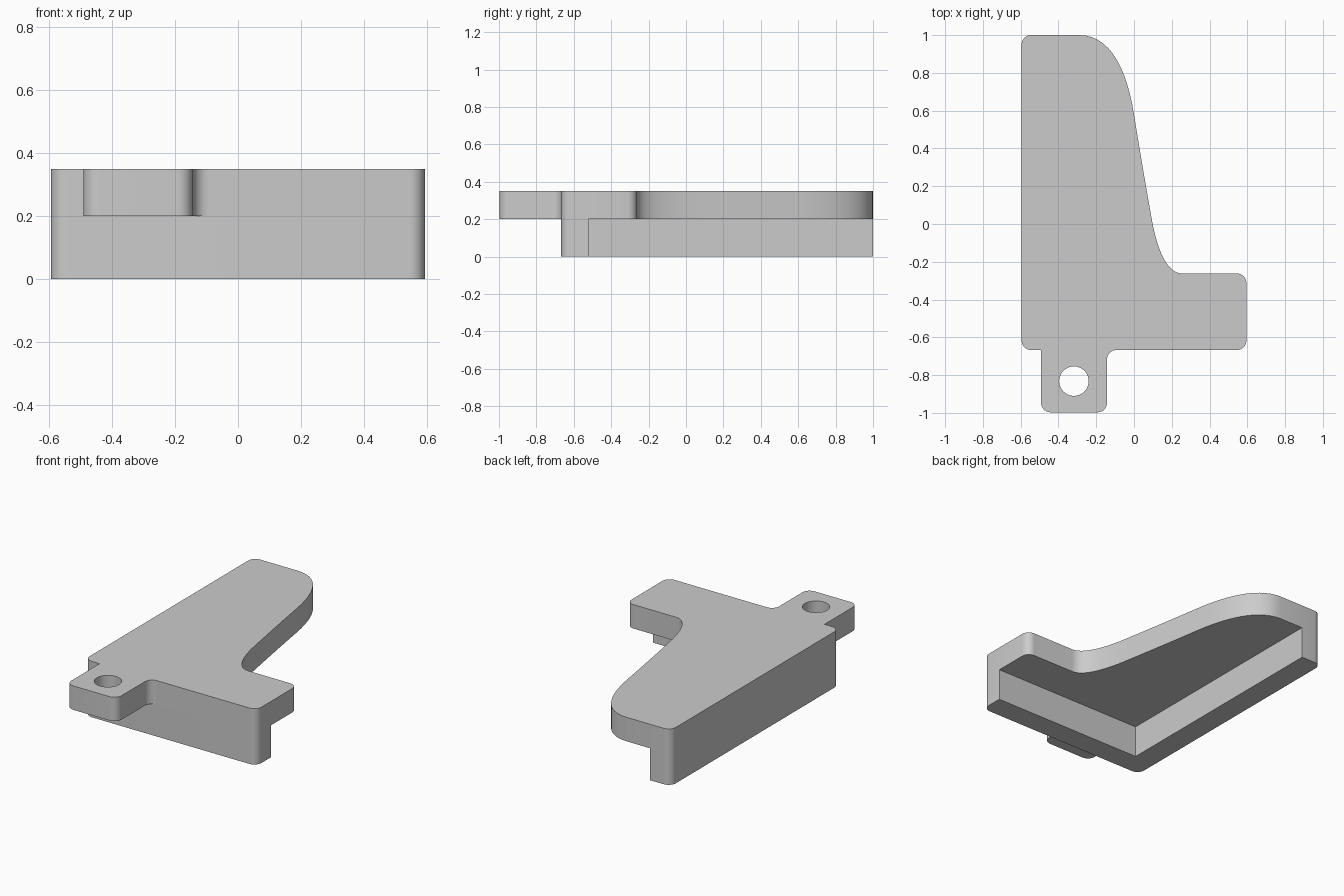
import bpy, bmesh, math
from mathutils import Vector
from mathutils.geometry import interpolate_bezier

cube = bpy.data.objects.get("Cube")
if cube:
    bpy.data.objects.remove(cube, do_unlink=True)

grey = bpy.data.materials.new("light grey")
grey.use_nodes = True
colour = (0.6, 0.6, 0.6, 1)
grey.diffuse_color = colour
grey.node_tree.nodes["Principled BSDF"].inputs["Base Color"].default_value = colour

# Overall dimensions
LEFT, RIGHT, FRONT, BACK = -0.595, 0.595, -0.667, 1.0
STEP, TOP, WALL, R = 0.2, 0.35, 0.145, 0.05


def fillet(prev, corner, nxt, radius=R, steps=8):
    """Points of a right-angled corner rounded with an arc."""
    c = Vector(corner)
    a = (Vector(prev) - c).normalized() * radius
    b = (Vector(nxt) - c).normalized() * radius
    angles = [math.pi / 2 * i / steps for i in range(steps + 1)]
    return [c + a + b - b * math.cos(t) - a * math.sin(t) for t in angles]


def outline(corners):
    """Closed outline from (x, y, rounded) corners; a list is a ready-made run of points."""
    ends = [(c[0], c[-1]) if isinstance(c, list) else (c[:2], c[:2]) for c in corners]
    points = []
    for i, c in enumerate(corners):
        if isinstance(c, list):
            points += c
        elif c[2]:
            points += fillet(ends[i - 1][1], c[:2], ends[(i + 1) % len(corners)][0])
        else:
            points.append(Vector(c[:2]))
    return points


def prism(name, loops, bottom, top):
    """Solid from an outer loop and optional hole loops."""
    bm = bmesh.new()
    caps = {bottom: [], top: []}
    for loop in loops:
        rings = []
        for z, edges in caps.items():
            ring = [bm.verts.new((p[0], p[1], z)) for p in loop]
            edges += [bm.edges.new((ring[i - 1], ring[i])) for i in range(len(ring))]
            rings.append(ring)
        low, high = rings
        for i in range(len(loop)):
            bm.faces.new((low[i - 1], low[i], high[i], high[i - 1]))
    for edges in caps.values():
        bmesh.ops.triangle_fill(bm, edges=edges, use_beauty=True, normal=(0, 0, 1))
    bmesh.ops.recalc_face_normals(bm, faces=bm.faces)
    mesh = bpy.data.meshes.new(name)
    bm.to_mesh(mesh)
    bm.free()
    mesh.materials.append(grey)
    obj = bpy.data.objects.new(name, mesh)
    bpy.context.collection.objects.link(obj)
    bpy.ops.object.select_all(action='DESELECT')
    obj.select_set(True)
    bpy.context.view_layer.objects.active = obj
    bpy.ops.object.shade_smooth_by_angle(angle=math.radians(30))
    return obj


# Sweeping S-shaped edge, from the inner corner of the arm up to the back end
knots = [((0.255, -0.262), (0.17, -0.262), (0.12, -0.12), (0.095, 0.02)),
         ((0.095, 0.02), (0.07, 0.16), (0.035, 0.36), (0, 0.58)),
         ((0, 0.58), (-0.04, 0.83), (-0.13, 1), (-0.29, 1))]
sweep = [Vector(knots[0][0])]
for knot in knots:
    sweep += [p.to_2d() for p in interpolate_bezier(*[Vector(k) for k in knot], 14)[1:]]

# Top plate with its mounting tab and round hole
tab_left, tab_right, tab_front = -0.492, -0.143, -0.997
plate = outline([
    (LEFT, FRONT, True), (tab_left, FRONT, False),
    (tab_left, tab_front, True), (tab_right, tab_front, True),
    (tab_right, FRONT, True), (RIGHT, FRONT, True), (RIGHT, -0.262, True),
    sweep, (LEFT, BACK, True)])
hole = [(-0.318 + 0.078 * math.cos(t), -0.832 + 0.078 * math.sin(t))
        for t in (math.tau * i / 40 for i in range(40))]
prism("top_plate", [plate, hole], STEP, TOP)

# L-shaped wall below the front and long side
wall = outline([
    (LEFT, FRONT, True), (RIGHT, FRONT, True),
    (RIGHT, FRONT + WALL, False), (LEFT + WALL, FRONT + WALL, False),
    (LEFT + WALL, BACK, False), (LEFT, BACK, True)])
prism("corner_wall", [wall], 0, STEP)
